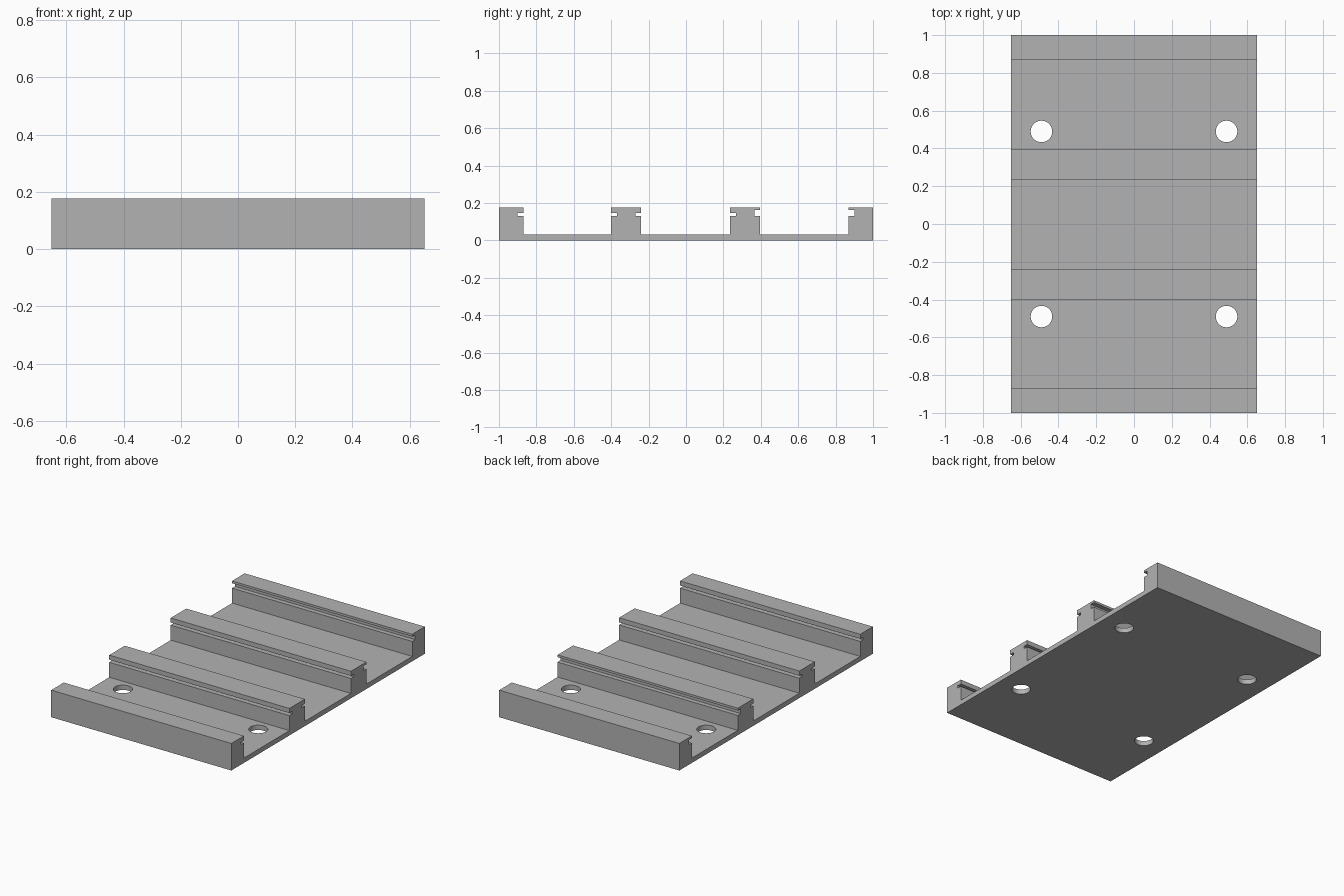
import bpy
import bmesh
from math import radians

cube = bpy.data.objects.get("Cube")
if cube:
    bpy.data.objects.remove(cube, do_unlink=True)

HALF_X, FLOOR, TOP = 0.652, 0.032, 0.177
SLOT_LOW, SLOT_DEPTH = 0.13, 0.03
NARROW, WIDE = 0.147, 0.162

# Plain grey material
grey = bpy.data.materials.new("plain_grey")
grey.use_nodes = True
colour = (0.45, 0.45, 0.45, 1)
grey.diffuse_color = colour
grey.node_tree.nodes["Principled BSDF"].inputs["Base Color"].default_value = colour


def wall(y, inward, slot_top):
    """Points going up a rail wall, with a groove cut inward if slot_top is given."""
    if slot_top is None:
        return [(y, 0), (y, TOP)]
    deep = y + inward * SLOT_DEPTH
    return [(y, FLOOR), (y, SLOT_LOW), (deep, SLOT_LOW),
            (deep, slot_top), (y, slot_top), (y, TOP)]


# Rails: front edge, back edge, groove top on each side
rails = [
    (-1.0, -0.87, None, NARROW),
    (-0.40, -0.24, NARROW, NARROW),
    (0.236, 0.396, NARROW, WIDE),
    (0.87, 1.0, WIDE, None),
]
profile = []
for y0, y1, slot0, slot1 in rails:
    profile += wall(y0, 1, slot0)
    profile += reversed(wall(y1, -1, slot1))

# Grooved base plate: profile extruded across the width
bm = bmesh.new()
face = bm.faces.new([bm.verts.new((-HALF_X, y, z)) for y, z in profile])
extruded = bmesh.ops.extrude_face_region(bm, geom=[face])["geom"]
bmesh.ops.translate(bm, vec=(2 * HALF_X, 0, 0),
                    verts=[v for v in extruded if isinstance(v, bmesh.types.BMVert)])
bmesh.ops.recalc_face_normals(bm, faces=bm.faces)
mesh = bpy.data.meshes.new("grooved_plate")
bm.to_mesh(mesh)
bm.free()
mesh.materials.append(grey)
plate = bpy.data.objects.new("grooved_plate", mesh)
bpy.context.collection.objects.link(plate)
bpy.context.view_layer.objects.active = plate

# Four round mounting holes
for x in (-0.49, 0.49):
    for y in (-0.49, 0.49):
        bpy.ops.mesh.primitive_cylinder_add(vertices=48, radius=0.057, depth=0.1,
                                            location=(x, y, 0.02))
        cutter = bpy.context.object
        cutter.name = "hole_cutter"
        cutter.hide_render = True
        cutter.data.materials.append(grey)
        bpy.context.view_layer.objects.active = plate
        cut = plate.modifiers.new("mounting_hole", 'BOOLEAN')
        cut.operation = 'DIFFERENCE'
        cut.solver = 'EXACT'
        cut.object = cutter
        bpy.ops.object.modifier_apply(modifier=cut.name)
        bpy.data.objects.remove(cutter, do_unlink=True)

# Smooth hole walls, crisp edges elsewhere
bpy.ops.object.select_all(action='DESELECT')
plate.select_set(True)
bpy.ops.object.shade_smooth_by_angle(angle=radians(30))
